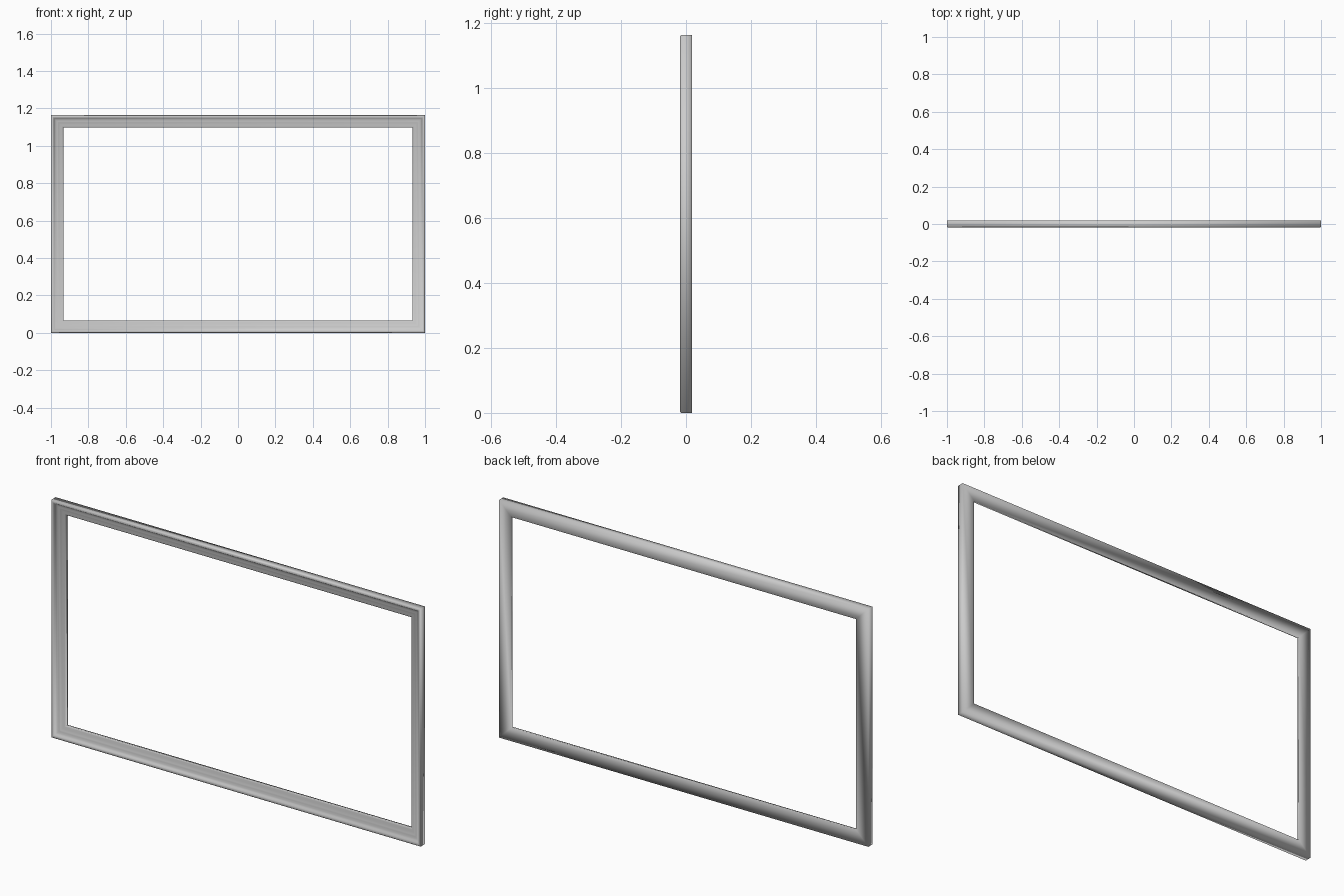
import bpy, bmesh

if "Cube" in bpy.data.objects:
    bpy.data.objects.remove(bpy.data.objects["Cube"])

W, H, D = 1.0, 1.163, 0.018   # half width, height, half depth

# Moulding cross-section: (distance in from outer edge, y), front is -y
profile = [
    (0.000, D), (0.000, -0.015), (0.003, -D), (0.010, -D), (0.014, -0.015),
    (0.018, -0.009), (0.025, -0.005), (0.034, -0.004), (0.040, -0.001),
    (0.050, 0.002), (0.060, 0.004), (0.066, 0.007), (0.066, D),
]

# Sweep the section round the four mitred corners
bm = bmesh.new()
rings = []
for sx, sz in ((-1, -1), (1, -1), (1, 1), (-1, 1)):
    rings.append([bm.verts.new((sx * (W - u), y, H / 2 + sz * (H / 2 - u)))
                  for u, y in profile])
n = len(profile)
for i in range(4):
    a, b = rings[i], rings[(i + 1) % 4]
    for j in range(n):
        k = (j + 1) % n
        bm.faces.new((a[j], b[j], b[k], a[k]))
bmesh.ops.recalc_face_normals(bm, faces=bm.faces)

# Picture frame, soft shaded all over
for f in bm.faces:
    f.smooth = True
mesh = bpy.data.meshes.new("picture_frame")
bm.to_mesh(mesh)
bm.free()
frame = bpy.data.objects.new("picture_frame", mesh)
bpy.context.collection.objects.link(frame)
